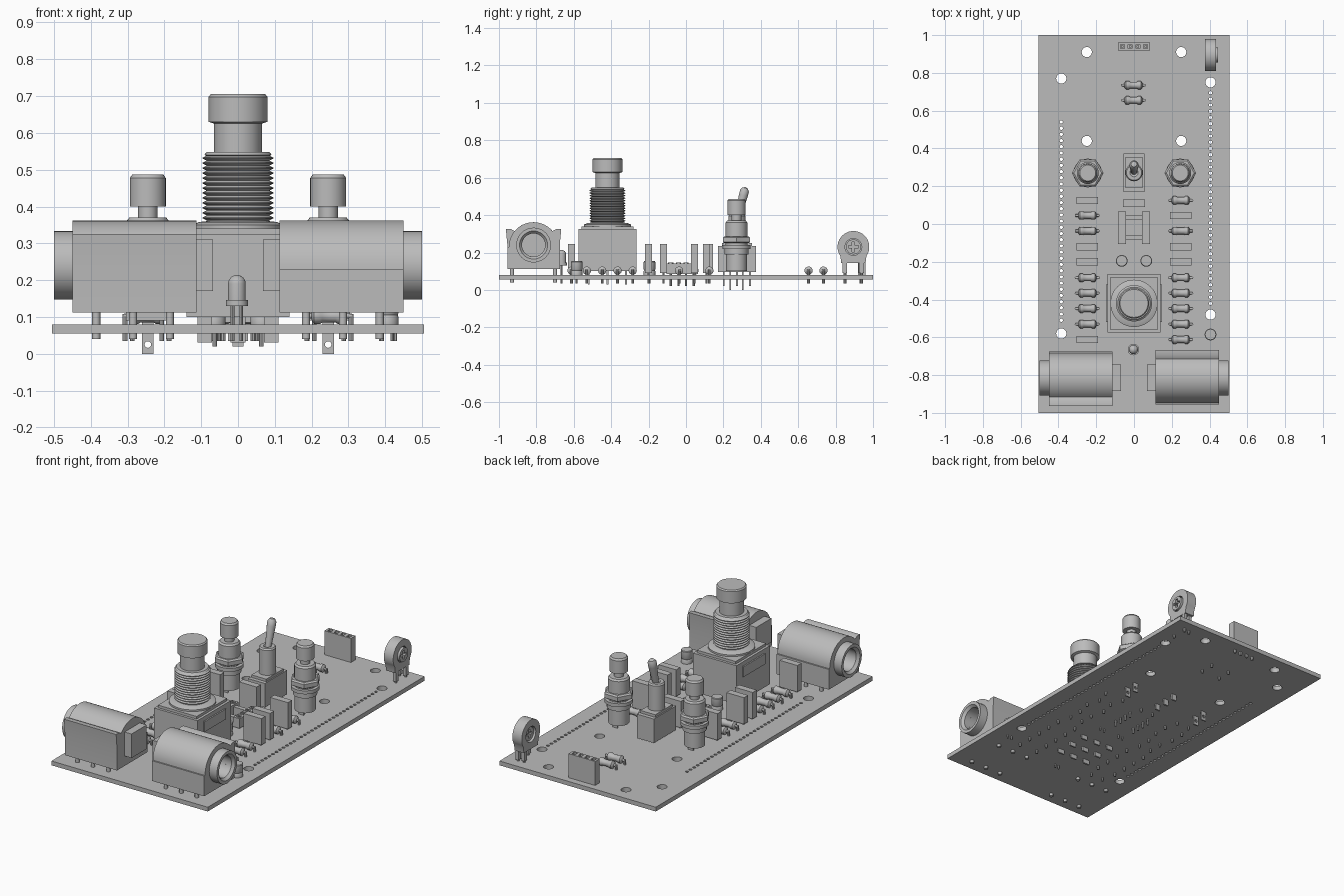
import bpy, bmesh, math
from mathutils import Matrix, Vector

if "Cube" in bpy.data.objects:
    bpy.data.objects.remove(bpy.data.objects["Cube"])

grey = bpy.data.materials.new("plain grey")
grey.use_nodes = True
grey.diffuse_color = (0.5, 0.5, 0.5, 1)
grey.node_tree.nodes["Principled BSDF"].inputs["Base Color"].default_value = (0.5, 0.5, 0.5, 1)

ALONG_X = Matrix(((0, 0, 1, 0), (1, 0, 0, 0), (0, 1, 0, 0), (0, 0, 0, 1)))   # local z -> x
FACE_Y = Matrix(((1, 0, 0, 0), (0, 0, -1, 0), (0, 1, 0, 0), (0, 0, 0, 1)))   # local z -> -y
TOP, BOTTOM, LEAD_END = 0.08, 0.055, 0.035


def box(bm, x, y, z):
    size = Matrix.Diagonal((x[1] - x[0], y[1] - y[0], z[1] - z[0], 1))
    mid = Vector((sum(x), sum(y), sum(z))) / 2
    bmesh.ops.create_cube(bm, size=1, matrix=Matrix.Translation(mid) @ size)


def lathe(bm, profile, n=32, matrix=Matrix()):
    """Turn (radius, height) points about the local z axis."""
    rings = []
    for r, z in profile:
        if r == 0:
            rings.append([bm.verts.new(matrix @ Vector((0, 0, z)))] * n)
        else:
            angles = [math.tau * i / n for i in range(n)]
            rings.append([bm.verts.new(matrix @ Vector((r * math.cos(a), r * math.sin(a), z)))
                          for a in angles])
    for a, b in zip(rings, rings[1:]):
        for i in range(n):
            j = (i + 1) % n
            corners = list(dict.fromkeys((a[i], a[j], b[j], b[i])))
            if len(corners) > 2:
                bm.faces.new(corners)


def rod(bm, r, z0, z1, x=0, y=0, n=24):
    lathe(bm, [(0, z0), (r, z0), (r, z1), (0, z1)], n, Matrix.Translation((x, y, 0)))


def circle(x, y, r, n=24):
    return [(x + r * math.cos(math.tau * i / n), y + r * math.sin(math.tau * i / n))
            for i in range(n)]


def plate(bm, loops, low, high, matrix=Matrix()):
    """Extrude a filled outline with holes between two local heights."""
    curve = bpy.data.curves.new("outline", "CURVE")
    curve.dimensions, curve.fill_mode = "2D", "BOTH"
    curve.extrude = (high - low) / 2
    for loop in loops:
        spline = curve.splines.new("POLY")
        spline.points.add(len(loop) - 1)
        for point, (u, v) in zip(spline.points, loop):
            point.co = (u, v, 0, 1)
        spline.use_cyclic_u = True
    helper = bpy.data.objects.new("outline", curve)
    bpy.context.collection.objects.link(helper)
    bpy.context.view_layer.update()
    mesh = bpy.data.meshes.new_from_object(helper)
    mesh.transform(matrix @ Matrix.Translation((0, 0, (low + high) / 2)))
    bm.from_mesh(mesh)
    bpy.data.objects.remove(helper)
    bpy.data.meshes.remove(mesh)
    bmesh.ops.remove_doubles(bm, verts=bm.verts, dist=1e-5)


def finish(name, bm, places=((0, 0, 0),), turns=(0,)):
    bmesh.ops.recalc_face_normals(bm, faces=bm.faces)
    for f in bm.faces:
        f.smooth = True
    for e in bm.edges:
        e.smooth = len(e.link_faces) == 2 and e.calc_face_angle() < 0.6
    mesh = bpy.data.meshes.new(name)
    bm.to_mesh(mesh)
    bm.free()
    mesh.materials.append(grey)
    for i, place in enumerate(places):
        ob = bpy.data.objects.new(name, mesh)
        ob.location = place
        ob.rotation_euler.z = turns[i % len(turns)]
        bpy.context.collection.objects.link(ob)


# Circuit board with mounting holes and two rows of small holes
holes = [(-0.25, 0.91), (0.25, 0.91), (-0.25, 0.44), (0.25, 0.44),
         (-0.385, 0.77), (0.405, 0.75), (-0.385, -0.58), (0.405, -0.48)]
loops = [[(-0.505, -1), (0.505, -1), (0.505, 1), (-0.505, 1)]]
loops += [circle(x, y, 0.027) for x, y in holes]
for x, first, count in ((-0.385, 0.54, 33), (0.405, 0.695, 35)):
    loops += [circle(x, first - 0.0328 * i, 0.009, 10) for i in range(count)]
bm = bmesh.new()
plate(bm, loops, BOTTOM, TOP)
finish("circuit_board", bm)

# Audio sockets: bored housing with one ear, nozzle, rear block and pins
bm = bmesh.new()
arc = [(0.132 * math.cos(a), 0.23 + 0.132 * math.sin(a))
       for a in (math.radians(d) for d in range(140, -1, -7))]
outline = [(-0.14, 0.112), (-0.14, 0.24), (-0.148, 0.325), (-0.12, 0.325)] + arc
outline += [(0.14, 0.23), (0.14, 0.112)]
plate(bm, [outline, circle(0, 0.24, 0.062, 32)], -0.45, -0.113, ALONG_X)
lathe(bm, [(0.062, -0.44), (0.062, -0.485), (0.075, -0.5), (0.093, -0.5), (0.093, -0.44)], 40,
      ALONG_X @ Matrix.Translation((0, 0.24, 0)))
box(bm, (-0.12, -0.068), (-0.07, 0.07), (0.17, 0.31))
for x in (-0.385, -0.285, -0.185):
    for y in (-0.115, 0.115):
        rod(bm, 0.011, 0.04, 0.115, x, y, 12)
finish("audio_socket", bm, [(0, -0.815, 0)] * 2, (0, math.pi))

# Foot switch: case, threaded bushing, plunger and solder lugs
bm = bmesh.new()
box(bm, (-0.14, 0.14), (-0.155, 0.155), (0.1, 0.325))
box(bm, (-0.125, 0.125), (-0.14, 0.14), (0.32, 0.34))
for s in (-1, 1):
    box(bm, sorted((s * 0.139, s * 0.148)), (-0.1, 0.1), (0.24, 0.3))
for x in (-0.09, 0, 0.09):
    for y in (-0.1, 0, 0.1):
        box(bm, (x - 0.02, x + 0.02), (y - 0.005, y + 0.005), (0.03, 0.1))
finish("foot_switch_case", bm, [(0, -0.42, 0)])
bm = bmesh.new()
thread = [(0, 0.33), (0.125, 0.33), (0.125, 0.35), (0.105, 0.358), (0.086, 0.36)]
for i in range(13):
    z = 0.363 + 0.0135 * i
    thread += [(0.086, z), (0.096, z + 0.005), (0.096, z + 0.0075), (0.086, z + 0.0125)]
lathe(bm, thread + [(0.092, 0.54), (0.085, 0.548), (0, 0.548)], 48)
finish("foot_switch_thread", bm, [(0, -0.42, 0)])
bm = bmesh.new()
lathe(bm, [(0, 0.53), (0.065, 0.53), (0.065, 0.625), (0.08, 0.63), (0.08, 0.698),
           (0.074, 0.705), (0, 0.705)], 48)
finish("foot_switch_plunger", bm, [(0, -0.42, 0)])

# Push buttons with hex nuts and pierced solder lugs
bm = bmesh.new()
lathe(bm, [(0, 0.1), (0.056, 0.1), (0.056, 0.19), (0.064, 0.19), (0.064, 0.22), (0.076, 0.22),
           (0.076, 0.24), (0.058, 0.24), (0.058, 0.36), (0.05, 0.37), (0.026, 0.37),
           (0.026, 0.4), (0.049, 0.4), (0.049, 0.477), (0.042, 0.487), (0, 0.487)])
lathe(bm, [(0.05, 0.25), (0.074, 0.25), (0.084, 0.256), (0.084, 0.28), (0.074, 0.287),
           (0.05, 0.287)], 6)
for y in (-0.033, 0.033):
    lug = [(-0.016, 0), (0.016, 0), (0.016, 0.11), (-0.016, 0.11)]
    plate(bm, [lug, circle(0, 0.025, 0.009, 12)], y - 0.004, y + 0.004, FACE_Y)
finish("push_button", bm, [(-0.245, 0.27, 0), (0.245, 0.27, 0)])

# Toggle switch with a leaning lever
bm = bmesh.new()
box(bm, (-0.055, 0.055), (-0.102, 0.102), (0.095, 0.235))
box(bm, (-0.048, 0.048), (-0.08, 0.08), (0.23, 0.25))
lathe(bm, [(0, 0.24), (0.046, 0.24), (0.046, 0.395), (0.04, 0.403), (0.022, 0.403), (0, 0.38)])
lathe(bm, [(0, 0), (0.015, 0), (0.024, 0.14), (0.024, 0.165), (0.015, 0.18), (0, 0.185)], 24,
      Matrix.Translation((0, 0, 0.37)) @ Matrix.Rotation(-0.25, 4, "X"))
for y in (-0.07, 0, 0.07):
    box(bm, (-0.015, 0.015), (y - 0.005, y + 0.005), (0.02, 0.1))
finish("toggle_switch", bm, [(0, 0.272, 0)])

# Resistors
bm = bmesh.new()
half = [(0.018, 0.018), (0.022, 0.024), (0.022, 0.04), (0.014, 0.046), (0.007, 0.048), (0.007, 0.062)]
body = [(0, -0.062)] + [(r, -z) for r, z in reversed(half)] + half + [(0, 0.062)]
lathe(bm, body, 20, Matrix.Translation((0, 0, 0.103)) @ ALONG_X)
for x in (-0.06, 0.06):
    rod(bm, 0.007, LEAD_END, 0.108, x, 0, 8)
left = [(-0.247, y, 0) for y in (0.045, -0.037, -0.285, -0.366, -0.448, -0.53)]
right = [(0.247, y, 0) for y in (0.125, -0.037, -0.285, -0.366, -0.448, -0.53, -0.612)]
finish("resistor", bm, left + right + [(-0.003, 0.735, 0), (-0.003, 0.655, 0)])

# Box capacitors
bm = bmesh.new()
box(bm, (-0.057, 0.057), (-0.019, 0.019), (0.09, 0.245))
for x in (-0.04, 0.04):
    rod(bm, 0.006, LEAD_END, 0.1, x, 0, 8)
places = [(-0.247, y, 0) for y in (0.125, -0.12, -0.2, -0.612)]
places += [(0.247, y, 0) for y in (0.045, -0.12, -0.2)]
finish("box_capacitor", bm, places + [(0, 0.11, 0)])

# Round capacitors
bm = bmesh.new()
lathe(bm, [(0, TOP), (0.031, TOP), (0.031, 0.1), (0.028, 0.105), (0.031, 0.11), (0.031, 0.15),
           (0.028, 0.154), (0, 0.154)])
for x in (-0.014, 0.014):
    rod(bm, 0.005, LEAD_END, TOP + 0.01, x, 0, 8)
finish("round_capacitor", bm, [(-0.065, -0.195, 0), (0.065, -0.195, 0), (0.405, -0.585, 0)])

# Chip socket: two pin rails joined by cross bars
bm = bmesh.new()
for s in (-1, 1):
    box(bm, sorted((s * 0.042, s * 0.084)), (-0.085, 0.085), (0.085, 0.142))
    box(bm, (-0.045, 0.045), sorted((s * 0.04, s * 0.065)), (0.085, 0.13))
    for i in range(4):
        y = 0.0413 * (i - 1.5)
        lathe(bm, [(0.007, 0.142), (0.007, 0.147), (0.014, 0.147), (0.014, 0.14)], 16,
              Matrix.Translation((s * 0.063, y, 0)))
        rod(bm, 0.006, 0.02, 0.09, s * 0.063, y, 8)
finish("chip_socket", bm, [(0, -0.02, 0)])

# Indicator lamp with a domed top
bm = bmesh.new()
dome = [(0.024 * math.cos(a), 0.19 + 0.024 * math.sin(a))
        for a in (math.radians(d) for d in range(0, 90, 15))]
lathe(bm, [(0, 0.13), (0.03, 0.13), (0.03, 0.146), (0.024, 0.146)] + dome + [(0, 0.214)])
for x in (-0.012, 0.012):
    rod(bm, 0.005, LEAD_END, 0.135, x, 0, 8)
finish("indicator_lamp", bm, [(-0.003, -0.665, 0)])

# Pin header with four square sockets
bm = bmesh.new()
slots = [[(x + a, b) for a, b in ((-0.011, -0.011), (0.011, -0.011), (0.011, 0.011), (-0.011, 0.011))]
         for x in (-0.0615, -0.0205, 0.0205, 0.0615)]
rim = [(-0.086, -0.021), (0.086, -0.021), (0.086, 0.021), (-0.086, 0.021)]
plate(bm, [rim] + slots, TOP, 0.22)
for x in (-0.0615, -0.0205, 0.0205, 0.0615):
    box(bm, (x - 0.006, x + 0.006), (-0.006, 0.006), (LEAD_END, 0.1))
finish("pin_header", bm, [(0, 0.94, 0)])

# Trimmer: flat-footed ring with a slotted rotor and legs
bm = bmesh.new()
ring = [(0.085 * math.cos(a), 0.23 + 0.085 * math.sin(a))
        for a in (math.radians(d) for d in range(-35, 216, 10))]
ring += [(-0.065, 0.145), (0.065, 0.145)]
plate(bm, [ring, circle(0, 0.23, 0.045)], -0.035, 0.025, ALONG_X)
cross = [(0.026, 0.007), (0.007, 0.007), (0.007, 0.026)]
slot = []
for c, s in ((1, 0), (0, 1), (-1, 0), (0, -1)):
    slot += [(u * c - v * s, 0.23 + u * s + v * c) for u, v in cross]
plate(bm, [circle(0, 0.23, 0.04), slot], -0.025, 0.035, ALONG_X)
rod_turn = ALONG_X @ Matrix.Translation((0, 0.23, 0))
lathe(bm, [(0, -0.012), (0.046, -0.012), (0.046, 0.008), (0, 0.008)], 24, rod_turn)
for x, y in ((0.015, -0.045), (-0.02, 0.04), (0.015, 0.045)):
    box(bm, (x - 0.009, x + 0.009), (y - 0.012, y + 0.012), (0.09, 0.18))
    rod(bm, 0.007, LEAD_END, 0.1, x, y, 8)
finish("trimmer", bm, [(0.41, 0.895, 0)])
